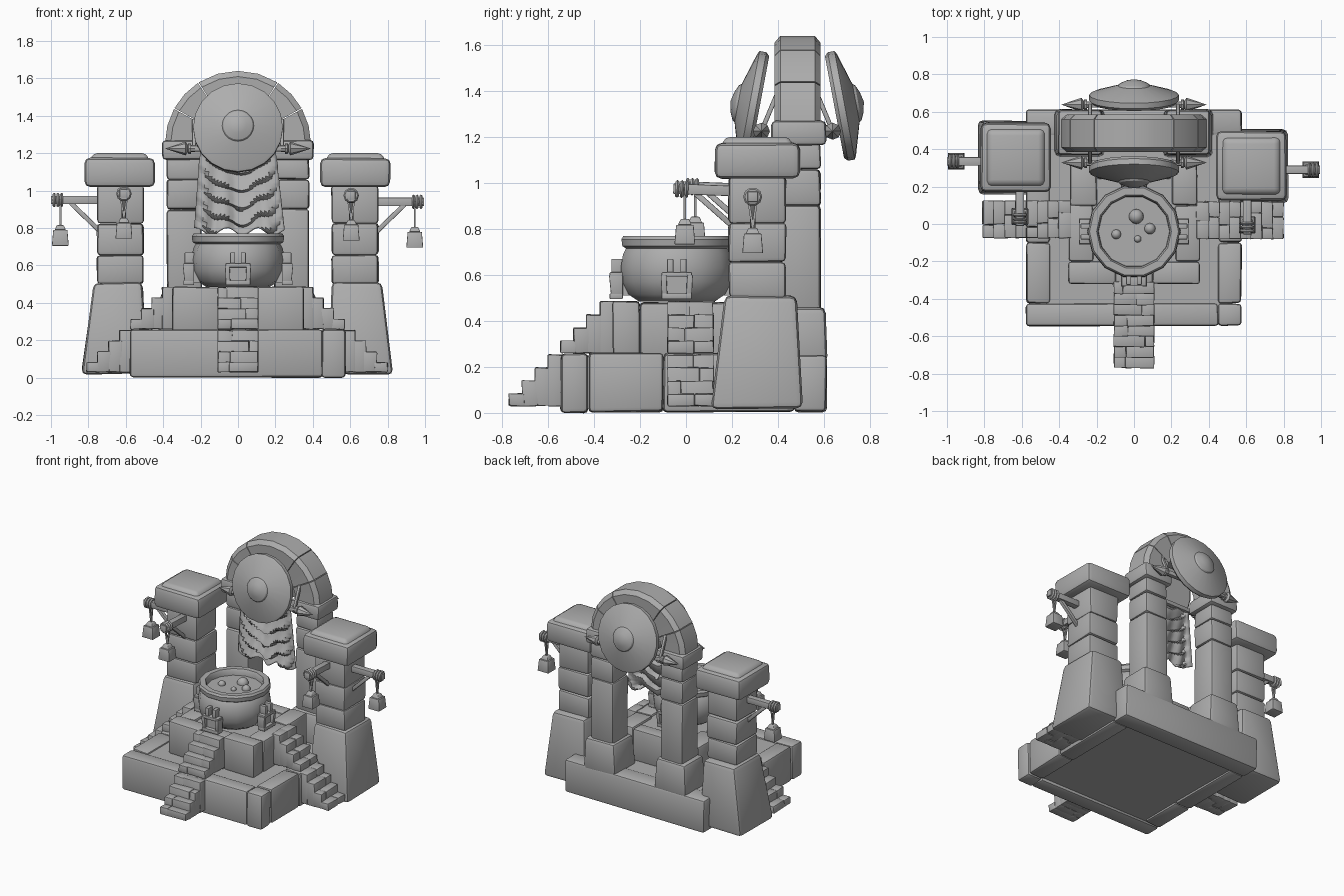
import bpy, bmesh, math, random
from mathutils import Vector, Matrix

if "Cube" in bpy.data.objects:
    bpy.data.objects.remove(bpy.data.objects["Cube"])

random.seed(4)
stone = bpy.data.materials.new("grey_stone")
stone.diffuse_color = (0.42, 0.42, 0.42, 1)
stone.use_nodes = True
stone.node_tree.nodes["Principled BSDF"].inputs["Base Color"].default_value = stone.diffuse_color


def finish(name, bm, mat=None, angle=35):
    bmesh.ops.recalc_face_normals(bm, faces=bm.faces)
    if mat is not None:
        bm.transform(mat)
    me = bpy.data.meshes.new(name)
    bm.to_mesh(me)
    bm.free()
    me.materials.append(stone)
    ob = bpy.data.objects.new(name, me)
    bpy.context.collection.objects.link(ob)
    bpy.ops.object.select_all(action='DESELECT')
    ob.select_set(True)
    bpy.context.view_layer.objects.active = ob
    bpy.ops.object.shade_smooth_by_angle(angle=math.radians(angle))
    return ob


def block(name, x, y, z, bev=0.012, top=None, jit=0.0, mat=None):
    """Bevelled block from ranges; top = optional (x range, y range) of the upper face."""
    x, y, z = sorted(x), sorted(y), sorted(z)
    bm = bmesh.new()
    bmesh.ops.create_cube(bm, size=2)
    for v in bm.verts:
        up = v.co.z > 0
        rx, ry = (sorted(top[0]), sorted(top[1])) if top and up else (x, y)
        v.co = Vector((rx[v.co.x > 0], ry[v.co.y > 0], z[up]))
        v.co += Vector([random.uniform(-jit, jit) for _ in range(3)])
    if bev:
        bmesh.ops.bevel(bm, geom=bm.edges[:], offset=bev, segments=2, profile=0.5, affect='EDGES')
    return finish(name, bm, mat)


def aim(p, d):
    return Matrix.Translation(p) @ Vector(d).to_track_quat('Z', 'Y').to_matrix().to_4x4()


def beam(name, a, b, w, bev=0.004):
    a, b = Vector(a), Vector(b)
    h = w / 2
    return block(name, (-h, h), (-h, h), (0, (b - a).length), bev, mat=aim(a, b - a))


def lathe(name, prof, n, mat, angle=35):
    bm = bmesh.new()
    rings = []
    for r, z in prof:
        if r == 0:
            rings.append([bm.verts.new((0, 0, z))] * n)
        else:
            rings.append([bm.verts.new((r * math.cos(2 * math.pi * i / n),
                                        r * math.sin(2 * math.pi * i / n), z)) for i in range(n)])
    for p, q in zip(rings, rings[1:]):
        for i in range(n):
            j = (i + 1) % n
            bm.faces.new(list(dict.fromkeys((p[i], p[j], q[j], q[i]))))
    return finish(name, bm, mat, angle)


# Lower platform: floor slab and edge stones
block("platform_floor", (-0.5, 0.5), (-0.48, 0.55), (0.02, 0.245), 0)
block("platform_front", (-0.58, 0.45), (-0.545, -0.425), (0, 0.26), 0.018, jit=0.004)
block("platform_front_corner", (0.45, 0.575), (-0.545, -0.425), (0, 0.26), 0.018, jit=0.004)
for s in (-1, 1):
    for y0, y1 in ((-0.425, -0.1), (-0.1, 0.47)):
        block("platform_side", (s * 0.45, s * 0.575), (y0, y1), (0.005, 0.26), 0.018, jit=0.004)
block("platform_back", (-0.575, 0.575), (0.47, 0.61), (0.005, 0.25), 0.018, jit=0.004)

# Upper platform
block("dais_floor", (-0.28, 0.28), (-0.25, 0.3), (0.2, 0.465), 0)
for s in (-1, 1):
    block("dais_corner", (s * 0.1, s * 0.35), (-0.32, -0.2), (0.24, 0.485), 0.015, jit=0.004)
    block("dais_side", (s * 0.22, s * 0.35), (-0.2, 0.1), (0.24, 0.48), 0.015, jit=0.004)
    block("dais_rear", (s * 0.2, s * 0.34), (0.1, 0.34), (0.24, 0.48), 0.015, jit=0.004)
block("dais_front", (-0.1, 0.1), (-0.32, -0.2), (0.24, 0.475), 0.01)
block("dais_back", (-0.2, 0.2), (0.24, 0.34), (0.24, 0.475), 0.012)


# Stairs on three sides, two flights each
def stairs(name, rot, start, edge, width, shift):
    for flight, (a, b, z0) in enumerate(((start, edge, 0.03), (edge, edge - 0.225, 0.26))):
        for i in range(4):
            d0, d1 = a + (b - a) * i / 4, a + (b - a) * (i + 1) / 4
            split = random.uniform(-0.06, 0.06)
            for x0, x1 in ((-width, split), (split, width)):
                block(name, (x0 + shift, x1 + shift), (-d0, -d1 + 0.012),
                      (z0, z0 + 0.057 * (i + 1) - 0.004), 0.005, jit=0.003, mat=rot)


stairs("front_step", Matrix(), 0.77, 0.545, 0.108, 0)
stairs("right_step", Matrix.Rotation(math.pi / 2, 4, 'Z'), 0.80, 0.57, 0.1, 0.02)
stairs("left_step", Matrix.Rotation(-math.pi / 2, 4, 'Z'), 0.81, 0.575, 0.1, -0.025)


# Lantern hung from a wooden arm with rope windings and a brace
def lantern_arm(root, tip, hang, brace_drop):
    root, tip = Vector(root), Vector(tip)
    d = (tip - root).normalized()
    beam("lantern_arm", root, tip, 0.045)
    for k in (0.025, 0.045, 0.065):
        lathe("rope_winding", [(0, 0), (0.034, 0), (0.041, 0.008), (0.034, 0.016), (0, 0.016)], 10,
              aim(tip - d * k, d))
    if brace_drop:
        beam("arm_brace", root - Vector((0, 0, brace_drop)), root + d * 0.16 - Vector((0, 0, 0.015)), 0.025)
    p = tip - d * 0.05
    side = d.cross(Vector((0, 0, 1))) * 0.02
    top = p.z - hang
    for s in (-1, 1):
        beam("lantern_cord", p + side * s, (p.x, p.y, top), 0.01, 0)
    m = Matrix.Translation((p.x, p.y, top))
    block("lantern_cap", (-0.03, 0.03), (-0.03, 0.03), (-0.025, 0), 0.003,
          ((-0.018, 0.018), (-0.018, 0.018)), mat=m)
    block("lantern_body", (-0.045, 0.045), (-0.045, 0.045), (-0.11, -0.025), 0.004,
          ((-0.038, 0.038), (-0.038, 0.038)), mat=m)


# Side pillars
def side_pillar(s, ox, oy, oz):
    X = lambda a, b: (s * a + ox, s * b + ox)
    Y = lambda a, b: (a + oy, b + oy)
    block("pillar_base", X(0.47, 0.82), Y(0.105, 0.51), (0.02, 0.51), 0.028,
          (X(0.495, 0.755), Y(0.17, 0.485)), jit=0.005)
    for z0, z1 in ((0.5, 0.655), (0.655, 0.825), (0.825, 1.03)):
        block("pillar_block", X(0.49, 0.74), Y(0.185, 0.435), (z0, z1), 0.018, jit=0.004)
    block("pillar_cap", X(0.43, 0.805), Y(0.125, 0.495), (1.02, 1.175), 0.03, jit=0.003)
    block("pillar_cap_top", X(0.45, 0.785), Y(0.145, 0.475), (1.14, 1.2), 0.022,
          (X(0.475, 0.76), Y(0.17, 0.45)))
    lantern_arm((s * 0.72 + ox, 0.29 + oy, 0.94 + oz), (s * 0.985 + ox, 0.29 + oy, 0.94 + oz), 0.135, 0.17)
    lantern_arm((s * 0.595 + ox, 0.2 + oy, 0.965 + oz), (s * 0.595 + ox, -0.055 + oy, 0.975 + oz), 0.13, 0.15)


side_pillar(1, 0.01, 0.0, 0)
side_pillar(-1, -0.015, 0.045, 0.01)

# Arch piers
for s in (-1, 1):
    block("arch_foot", (s * 0.155, s * 0.425), (0.36, 0.615), (0.22, 0.46), 0.028,
          ((s * 0.17, s * 0.41), (0.375, 0.605)), jit=0.004)
    for z0, z1 in ((0.44, 0.9), (0.9, 1.06), (1.06, 1.18)):
        block("arch_pier", (s * 0.195, s * 0.38), (0.395, 0.585), (z0, z1), 0.018, jit=0.004)
    block("arch_capital", (s * 0.17, s * 0.405), (0.37, 0.61), (1.165, 1.27), 0.02, jit=0.003)

# Arch stones
for a0, a1, n in ((0, 29, 2), (29, 57, 2), (57, 123, 4), (123, 151, 2), (151, 180, 2)):
    bm = bmesh.new()
    rings = []
    for i in range(n + 1):
        t = math.radians(a0 + 0.4 + (a1 - a0 - 0.8) * i / n)
        rings.append([bm.verts.new((r * math.cos(t), y, 1.25 + r * math.sin(t)))
                      for r, y in ((0.205, 0.39), (0.36, 0.385), (0.39, 0.41),
                                   (0.39, 0.56), (0.36, 0.585), (0.205, 0.58))])
    for p, q in zip(rings, rings[1:]):
        for k in range(6):
            bm.faces.new((p[k], p[(k + 1) % 6], q[(k + 1) % 6], q[k]))
    bm.faces.new(rings[0])
    bm.faces.new(rings[-1])
    finish("arch_stone", bm, None, 25)

# Round shields, crossbars with spear tips and stays on both faces of the arch
shield = [(0, -0.045), (0.225, -0.045), (0.24, -0.03), (0.24, 0), (0.225, 0.008),
          (0.085, 0.05), (0.078, 0.06), (0.045, 0.075), (0, 0.085)]
tip = [(0, -0.05), (0.018, -0.05), (0.018, -0.03), (0.028, -0.03), (0.028, -0.015),
       (0.02, -0.01), (0.037, 0), (0, 0.11)]
for s in (-1, 1):
    lathe("shield", shield, 20, aim((0, 0.483 + s * 0.207, 1.338), (0, s * 0.48, 0.09)), 25)
    y = 0.483 + s * 0.155
    beam("crossbar", (-0.29, y, 1.225), (0.29, y, 1.225), 0.03)
    for k in (-1, 1):
        lathe("spear_tip", tip, 8, aim((k * 0.28, y, 1.225), (k, 0, 0)))
        beam("crossbar_stay", (k * 0.235, y, 1.225), (k * 0.235, 0.483 + s * 0.09, 1.38), 0.02)

# Draped banner with hanging crescent folds
bm = bmesh.new()
nu, nv = 24, 40
grid = []
for j in range(nv + 1):
    v = j / nv
    row = []
    for i in range(nu + 1):
        u = 2 * i / nu - 1
        w = 0.2 + 0.04 * v
        ph = (v - 0.3 * (1 - u * u)) * 5
        fold = (ph % 1.0) ** 1.5 * 0.045 * (1 - u ** 4)
        ripple = 0.012 * math.sin(u * 13) * v
        z = 1.225 - 0.445 * v - 0.02 * v * math.sin(u * 9 + 1)
        row.append(bm.verts.new((u * w + 0.01 * v, 0.335 - fold - ripple, z)))
    grid.append(row)
for p, q in zip(grid, grid[1:]):
    for i in range(nu):
        bm.faces.new((p[i], p[i + 1], q[i + 1], q[i]))
banner = finish("banner", bm, None, 50)
banner.modifiers.new("cloth_thickness", 'SOLIDIFY').thickness = 0.008

# Cauldron with brew and bubbles
C = Vector((0, -0.04, 0))
lathe("cauldron", [(0, 0.485), (0.17, 0.485), (0.215, 0.515), (0.243, 0.57), (0.25, 0.63),
                   (0.24, 0.69), (0.226, 0.715), (0.243, 0.725), (0.247, 0.755), (0.238, 0.77),
                   (0.2, 0.77), (0.192, 0.755), (0.19, 0.725), (0, 0.725)], 14, Matrix.Translation(C))
for x, y, r in ((0.012, 0.04, 0.04), (0.085, -0.025, 0.03), (-0.095, -0.055, 0.026), (0.02, -0.08, 0.019)):
    ball = [(r * math.sin(math.pi * k / 8) if 0 < k < 8 else 0, -r * math.cos(math.pi * k / 8)) for k in range(9)]
    lathe("bubble", ball, 12, Matrix.Translation((x, y, 0.728)), 60)

# Four square brackets around the cauldron
for k in range(4):
    m = Matrix.Translation(C) @ Matrix.Rotation(k * math.pi / 2, 4, 'Z')
    for s in (-1, 1):
        block("bracket_side", (s * 0.04, s * 0.065), (-0.285, -0.235), (0.5, 0.6), 0.004,
              ((s * 0.045, s * 0.07), (-0.295, -0.235)), mat=m)
        block("bracket_prong", (s * 0.015, s * 0.042), (-0.285, -0.235), (0.59, 0.67), 0.004, mat=m)
    for z0, z1 in ((0.495, 0.52), (0.59, 0.612)):
        block("bracket_bar", (-0.066, 0.066), (-0.292, -0.235), (z0, z1), 0.004, mat=m)
    block("bracket_plate", (-0.045, 0.045), (-0.265, -0.2), (0.51, 0.6), 0, mat=m)
